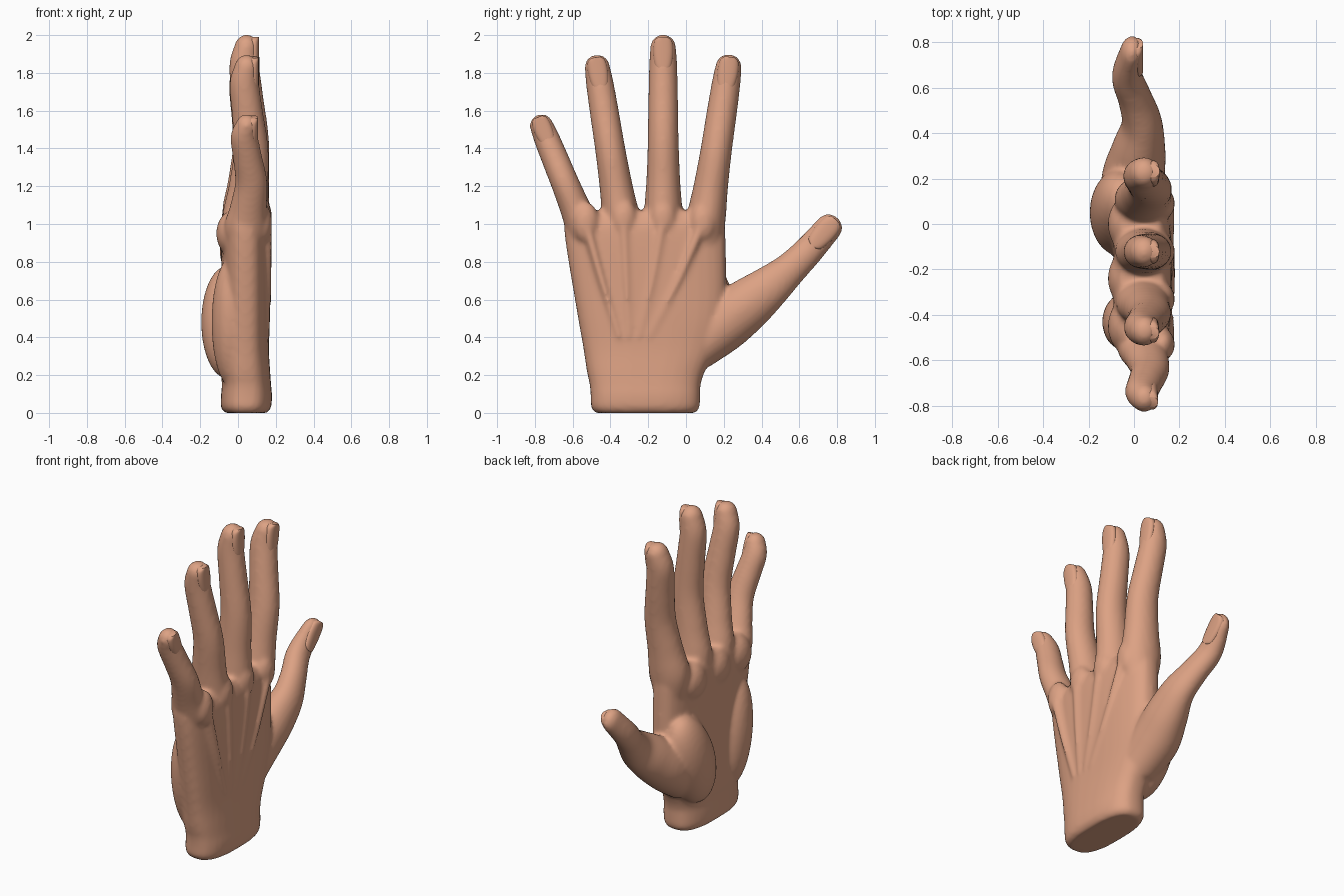
import bpy, bmesh, math
from mathutils import Matrix, Vector

cube = bpy.data.objects.get("Cube")
if cube:
    bpy.data.objects.remove(cube, do_unlink=True)

skin = bpy.data.materials.new("skin")
skin.use_nodes = True
skin.diffuse_color = (0.72, 0.36, 0.23, 1)
skin.node_tree.nodes["Principled BSDF"].inputs["Base Color"].default_value = skin.diffuse_color

SIDES = 32


def spline(rows, steps=5):
    """Smooth interpolation through rows of numbers."""
    out = []
    for i in range(len(rows) - 1):
        a, b, c, d = (rows[max(0, min(len(rows) - 1, i + k))] for k in (-1, 0, 1, 2))
        for s in range(steps):
            t = s / steps
            out.append([0.5 * (2 * q + (r - p) * t + (2 * p - 5 * q + 4 * r - w) * t * t
                               + (3 * q - p - 3 * r + w) * t ** 3)
                        for p, q, r, w in zip(a, b, c, d)])
    return out + [list(rows[-1])]


def loft(bm, rows, power=2.0, upright=False, round_tip=True):
    """Skin superellipse rings along rows of (x, y, z, half depth, half width)."""
    rows = spline(rows)
    points = [Vector(row[:3]) for row in rows]
    frames = []
    for i, (point, row) in enumerate(zip(points, rows)):
        along = (points[min(i + 1, len(points) - 1)] - points[max(i - 1, 0)]).normalized()
        if upright:
            along = Vector((0, 0, 1))
        depth = Vector((1, 0, 0))
        depth = (depth - along * depth.dot(along)).normalized()
        frames.append((point, depth, along.cross(depth), row[3], row[4]))
    if round_tip:
        point, depth, width, half_depth, half_width = frames[-1]
        for k in range(1, 8):
            a = k * math.pi / 16
            frames.append((point + along * half_width * math.sin(a), depth, width,
                           half_depth * math.cos(a), half_width * math.cos(a)))
    rings = []
    for point, depth, width, half_depth, half_width in frames:
        ring = []
        for j in range(SIDES):
            a = 2 * math.pi * j / SIDES
            c, s = math.cos(a), math.sin(a)
            u = math.copysign(abs(c) ** (2 / power), c) * half_depth
            v = math.copysign(abs(s) ** (2 / power), s) * half_width
            ring.append(bm.verts.new(point + depth * u + width * v))
        rings.append(ring)
    for low, high in zip(rings, rings[1:]):
        for j in range(SIDES):
            k = (j + 1) % SIDES
            bm.faces.new((low[j], low[k], high[k], high[j]))
    bm.faces.new(rings[0][::-1])
    bm.faces.new(rings[-1])


def mound(bm, center, size, tilt=0):
    """Soft ellipsoid pad, tilted about the x axis."""
    place = Matrix.Translation(center) @ Matrix.Rotation(tilt, 4, 'X') @ Matrix.Diagonal((*size, 1))
    bmesh.ops.create_uvsphere(bm, u_segments=32, v_segments=20, radius=1, matrix=place)


def finish(bm, name):
    """Turn the bmesh into a selected, active object."""
    bmesh.ops.recalc_face_normals(bm, faces=bm.faces)
    mesh = bpy.data.meshes.new(name)
    bm.to_mesh(mesh)
    bm.free()
    mesh.materials.append(skin)
    obj = bpy.data.objects.new(name, mesh)
    bpy.context.collection.objects.link(obj)
    bpy.ops.object.select_all(action='DESELECT')
    obj.select_set(True)
    bpy.context.view_layer.objects.active = obj
    return obj


# Shared finger profile: fraction of length, x, half depth, half width
profile = [(0, .04, .09, .1), (.18, .04, .122, .1), (.35, .055, .105, .088), (.55, .07, .092, .08),
           (.75, .05, .083, .077), (.91, .033, .078, .073), (1, .045, .063, .067)]


def finger(base_y, tip_y, tip_z, size):
    """Straight finger in the hand's plane, from inside the palm to the tip."""
    base_z = .85
    return [(x, base_y + (tip_y - base_y) * t, base_z + (tip_z - base_z) * t, depth * size, width * size)
            for t, x, depth, width in profile]


digits = {
    "little": finger(-.49, -.765, 1.52, .93),
    "ring": finger(-.315, -.47, 1.83, 1),
    "middle": finger(-.12, -.121, 1.935, 1.02),
    "index": finger(.08, .225, 1.83, 1.04),
    "thumb": [(.01, .04, .33, .12, .12), (-.005, .18, .46, .14, .15), (.02, .32, .57, .12, .14),
              (.035, .44, .665, .09, .115), (.005, .55, .76, .075, .09), (-.03, .65, .86, .068, .08),
              (-.012, .755, .98, .05, .073)],
}

hand = bmesh.new()
for rows in digits.values():
    loft(hand, rows)

# Palm and wrist: height, y range, palm side x, back side x
palm = [(0, -.48, .05, -.07, .155), (.03, -.502, .072, -.09, .175), (.09, -.505, .075, -.09, .18),
        (.15, -.51, .078, -.085, .175), (.22, -.525, .1, -.09, .17), (.35, -.545, .16, -.085, .163),
        (.55, -.58, .21, -.085, .165), (.92, -.64, .21, -.09, .165),
        (1.02, -.635, .2, -.085, .15), (1.07, -.56, .17, -.06, .12)]
loft(hand, [((front + back) / 2, (low + high) / 2, z, (back - front) / 2, (high - low) / 2)
            for z, low, high, front, back in palm],
     power=2.7, upright=True, round_tip=False)

# Thumb pad, outer pad and pads under the fingers
mound(hand, (-.06, .05, .48), (.135, .17, .31), -.35)
mound(hand, (-.04, -.43, .48), (.1, .12, .34), .12)
for y in (-.45, -.24, 0):
    mound(hand, (-.03, y, .95), (.085, .12, .12))

# Knuckles and the faint tendons on the back
for y in (-.53, -.33, -.12, .09):
    z = 1.04 - abs(y + .2) * .1
    mound(hand, (.125, y, z), (.055, .07, .11))
    loft(hand, [(.12, -.22 + y * .25, .4, .05, .02), (.138, -.1 + y * .65, .7, .04, .025),
                (.14, y, z, .04, .03)])

# Blend everything into one smooth skin
body = finish(hand, "hand")
remesh = body.modifiers.new("blend", 'REMESH')
remesh.mode = 'VOXEL'
remesh.voxel_size = 0.0125
soften = body.modifiers.new("soften", 'SMOOTH')
soften.factor = 0.5
soften.iterations = 9
for modifier in ("blend", "soften"):
    bpy.ops.object.modifier_apply(modifier=modifier)
bpy.ops.object.shade_smooth()

# Nails set into the back of each tip
outline = [(-.115, .022), (-.1, .041), (-.05, .05), (0, .051), (.035, .044), (.052, .025)]
for name, rows in digits.items():
    tip, before = Vector(rows[-1][:3]), Vector(rows[-2][:3])
    along = tip - before
    along.x = 0
    along.normalize()
    half_depth, half_width = rows[-1][3:]
    size = half_width / .066
    nail = bmesh.new()
    loft(nail, [(tip.x + half_depth - .026, *(tip + along * u * size).yz, .028, width * size)
                for u, width in outline], power=2.4, round_tip=False)
    finish(nail, name + "_nail")
    bpy.ops.object.shade_smooth_by_angle(angle=math.radians(40))
